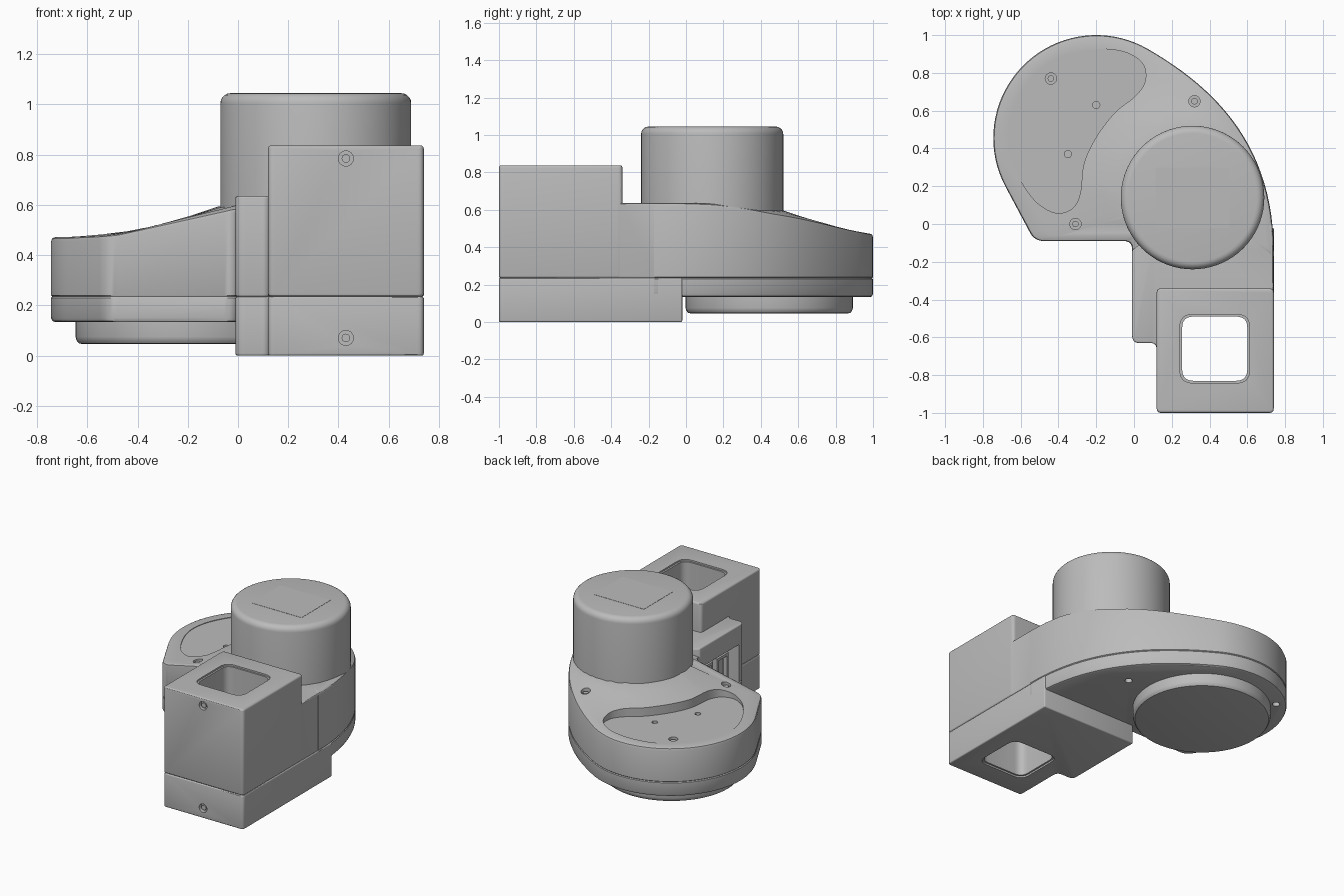
import bpy, bmesh
from math import sin, cos, pi, radians
from mathutils import Vector, Matrix

if "Cube" in bpy.data.objects:
    bpy.data.objects.remove(bpy.data.objects["Cube"], do_unlink=True)

grey = bpy.data.materials.new("housing grey")
grey.use_nodes = True
grey.diffuse_color = (0.5, 0.5, 0.5, 1)
grey.node_tree.nodes["Principled BSDF"].inputs["Base Color"].default_value = (0.5, 0.5, 0.5, 1)

AXIS = Vector((0.31, 0.14))      # centre of the motor tower
SEAM = 0.235                     # height of the split line
PLATFORM = 0.635                 # height of the flat step beside the tower


def make(name, bm):
    bmesh.ops.recalc_face_normals(bm, faces=bm.faces)
    mesh = bpy.data.meshes.new(name)
    bm.to_mesh(mesh)
    bm.free()
    mesh.materials.append(grey)
    ob = bpy.data.objects.new(name, mesh)
    bpy.context.collection.objects.link(ob)
    return ob


def bake(ob):
    graph = bpy.context.evaluated_depsgraph_get()
    mesh = bpy.data.meshes.new_from_object(ob.evaluated_get(graph))
    ob.modifiers.clear()
    ob.data = mesh


def bevel(ob, width):
    mod = ob.modifiers.new("bevel", "BEVEL")
    mod.width, mod.segments, mod.angle_limit = width, 3, radians(40)
    bake(ob)
    return ob


def combine(ob, others, operation="DIFFERENCE"):
    for other in others:
        mod = ob.modifiers.new("combine", "BOOLEAN")
        mod.operation, mod.solver, mod.object = operation, "EXACT", other
        bake(ob)
        bpy.data.objects.remove(other, do_unlink=True)
    return ob


def rounded(corners, steps=6):
    """Outline whose corners (x, y, radius) are rounded."""
    out = []
    for i, c in enumerate(corners):
        p = Vector(c[:2])
        if len(c) < 3:
            out.append(p)
            continue
        a = p + (Vector(corners[i - 1][:2]) - p).normalized() * c[2]
        b = p + (Vector(corners[(i + 1) % len(corners)][:2]) - p).normalized() * c[2]
        for k in range(steps + 1):
            t = k / steps
            w = 2 * t * (1 - t)
            out.append((a * (1 - t) ** 2 + b * t ** 2 + p * w) / ((1 - t) ** 2 + t ** 2 + w))
    return out


def smooth_loop(points, steps=6):
    """Closed smooth curve through the points."""
    v = [Vector(p) for p in points]
    n, out = len(v), []
    for i in range(n):
        a, b, c, d = (v[(i + k) % n] for k in (-1, 0, 1, 2))
        for k in range(steps):
            t = k / steps
            out.append(b + (c - a) * (t / 2) + (2 * a - 5 * b + 4 * c - d) * (t * t / 2)
                       + (3 * b - a - 3 * c + d) * (t ** 3 / 2))
    return out


def rect(x0, x1, y0, y1, r):
    return rounded([(x0, y0, r), (x1, y0, r), (x1, y1, r), (x0, y1, r)])


def loft(name, rings):
    bm = bmesh.new()
    loops = [[bm.verts.new(p) for p in ring] for ring in rings]
    for a, b in zip(loops, loops[1:]):
        for i in range(len(a)):
            j = (i + 1) % len(a)
            bm.faces.new((a[i], a[j], b[j], b[i]))
    bm.faces.new(loops[0][::-1])
    bm.faces.new(loops[-1])
    return make(name, bm)


def prism(name, outline, z0, z1):
    return loft(name, [[(p.x, p.y, z) for p in outline] for z in (z0, z1)])


def lathe(name, centre, profile, sides=72):
    ring = [(cos(2 * pi * i / sides), sin(2 * pi * i / sides)) for i in range(sides)]
    return loft(name, [[(centre[0] + r * c, centre[1] + r * s, z) for c, s in ring] for r, z in profile])


def cylinder(name, centre, r, depth, axis="Z"):
    bm = bmesh.new()
    turn = Matrix.Rotation(pi / 2, 4, "X") if axis == "Y" else Matrix()
    bmesh.ops.create_cone(bm, cap_ends=True, segments=24, radius1=r, radius2=r, depth=depth,
                          matrix=Matrix.Translation(centre) @ turn)
    return make(name, bm)


def toward(p, d):
    return p + (AXIS - p).normalized() * d


def ease(t):
    t = max(0, min(1, t))
    return t * t * (3 - 2 * t)


def slope(p):
    """Height of the top: sweeps up to the tower, and to the platform on its left."""
    t = max(0, min(1, (1 - (p - AXIS).length) / 0.62))
    z = 0.472 + 0.125 * t ** 1.8
    return z + (PLATFORM - z) * ease((0.5 - p.y) / 0.43) * ease((p.x - 0.3) / 0.3)


# Rounded body outline: side curve, big arc, straight flank, inner corner
pts = [(0.74, -0.17)]
ends = [Vector(v) for v in ((0.74, -0.15), (0.74, 0.4), (0.45, 0.71), (0.0725, 0.927))]
for k in range(24):
    t = k / 24
    p = sum((e * w for e, w in zip(ends, ((1 - t) ** 3, 3 * t * (1 - t) ** 2, 3 * t * t * (1 - t), t ** 3))), Vector((0, 0)))
    pts.append((p.x, p.y))
for deg in range(60, 209, 4):
    pts.append((-0.2 + 0.545 * cos(radians(deg)), 0.455 + 0.545 * sin(radians(deg))))
pts += [(-0.527, -0.09, 0.05), (-0.01, -0.09, 0.045), (-0.01, -0.17)]
outline = rounded(pts)


def level(inset, z):
    return [(*toward(p, inset), z) for p in outline]


body_lower = loft("body_lower", [level(0.018, 0.133), level(0.006, 0.138), level(0, 0.15),
                                 level(0, SEAM - 0.005), level(0.006, SEAM)])
rings = [level(0.006, SEAM), level(0, SEAM + 0.005)]
for inset, drop in ((0, 0.018), (0.005, 0.005), (0.018, 0)):
    rings.append([(*toward(p, inset), slope(p) - drop) for p in outline])
for s in (0.92, 0.84, 0.76, 0.68, 0.6, 0.5, 0.4):
    ring = [AXIS + (toward(p, 0.018) - AXIS) * s for p in outline]
    rings.append([(q.x, q.y, slope(q)) for q in ring])
rings.append([(*(AXIS + (p - AXIS) * 0.3), 0.6) for p in outline])
body_upper = loft("body_upper", rings)

# Kidney-shaped recess with a flat floor
kidney = smooth_loop([(-0.2, 0.925), (-0.05, 0.91), (0.045, 0.85), (0.06, 0.76), (0.01, 0.68), (-0.1, 0.59),
                      (-0.2, 0.46), (-0.265, 0.32), (-0.285, 0.16), (-0.33, 0.08), (-0.42, 0.06),
                      (-0.53, 0.13), (-0.63, 0.29), (-0.672, 0.45), (-0.64, 0.62), (-0.53, 0.79),
                      (-0.38, 0.89)])
top_screws = [(-0.44, 0.77), (-0.31, 0.0), (0.32, 0.65)]
bottom_screws = [(0.39, 0.41), (-0.54, 0.79)]
pins = [(-0.2, 0.63), (-0.35, 0.37)]
FLOOR = 0.468


def screw_z(p):
    return FLOOR if p == top_screws[0] else slope(Vector(p))


combine(body_upper, [prism("cutter", kidney, FLOOR, 0.8)])
combine(body_upper, [cylinder("cutter", (*p, screw_z(p)), 0.03, 0.06) for p in top_screws])
combine(body_upper, [cylinder("cutter", (*p, FLOOR), 0.019, 0.05) for p in pins])
combine(body_lower, [cylinder("cutter", (*p, 0.135), 0.024, 0.05) for p in bottom_screws])
for p in top_screws:
    cylinder("top_screw", (*p, screw_z(p) - 0.025), 0.017, 0.03)

# Motor tower with a label plate, and the round foot
lathe("tower", AXIS, [(0.38, 0.45), (0.38, 1.005)] +
      [(0.34 + 0.04 * cos(a * pi / 10), 1.005 + 0.04 * sin(a * pi / 10)) for a in range(1, 6)])
prism("tower_plate", rect(AXIS.x - 0.195, AXIS.x + 0.195, AXIS.y - 0.16, AXIS.y + 0.16, 0.005), 1.04, 1.0465)
lathe("round_foot", (-0.2, 0.445), [(0.42, 0.046), (0.434, 0.049), (0.443, 0.06), (0.447, 0.075), (0.447, 0.145)])

# Mounting block: lower shell, then platform joined to the tall box
lower = [(-0.01, -0.63, 0.04), (0.12, -0.63, 0.035), (0.12, -1, 0.025), (0.74, -1, 0.025),
         (0.74, -0.02), (-0.01, -0.02)]
block_lower = bevel(prism("block_lower", rounded(lower), 0, SEAM), 0.008)
platform = rounded([(-0.01, -0.63, 0.04), (0.12, -0.63, 0.035), (0.12, -0.7), (0.738, -0.7), (0.738, -0.15),
                    (0.73, 0.0), (0.1, 0.0), (0.1, -0.05), (-0.01, -0.14)])
block_upper = bevel(prism("block_upper", rect(0.12, 0.74, -1, -0.34, 0.025), SEAM, 0.837), 0.012)
combine(block_upper, [bevel(prism("platform", platform, SEAM, PLATFORM), 0.008)], "UNION")

# Square shaft through the block with a stepped rim, and the side window
for block in (block_lower, block_upper):
    combine(block, [prism("cutter", rect(0.255, 0.6, -0.83, -0.49, 0.06), -0.1, 1),
                    prism("cutter", rect(-0.1, 0.09, -0.57, -0.2, 0.02), 0.16, 0.5)])
combine(block_upper, [prism("cutter", rect(0.243, 0.612, -0.842, -0.478, 0.07), 0.826, 1)])
combine(block_lower, [prism("cutter", rect(0.243, 0.612, -0.842, -0.478, 0.07), -0.1, 0.012)])

# Front screws
for block, z in ((block_upper, 0.785), (block_lower, 0.07)):
    combine(block, [cylinder("cutter", (0.43, -1, z), 0.03, 0.05, "Y")])
    cylinder("front_screw", (0.43, -0.98, z), 0.017, 0.025, "Y")

# Sockets inside the side window
for y0, y1, z0, z1 in ((-0.53, -0.4, 0.2, 0.45), (-0.36, -0.24, 0.34, 0.45), (-0.36, -0.24, 0.2, 0.3)):
    socket = prism("socket", rect(0.04, 0.1, y0, y1, 0.005), z0, z1)
    combine(socket, [prism("cutter", rect(0, 0.07, y0 + 0.02, y1 - 0.02, 0.004), z0 + 0.02, z1 - 0.02)])

# Smooth shading with crisp edges
for ob in bpy.context.scene.objects:
    ob.select_set(ob.type == "MESH")
bpy.context.view_layer.objects.active = body_upper
bpy.ops.object.shade_smooth_by_angle(angle=radians(30))
